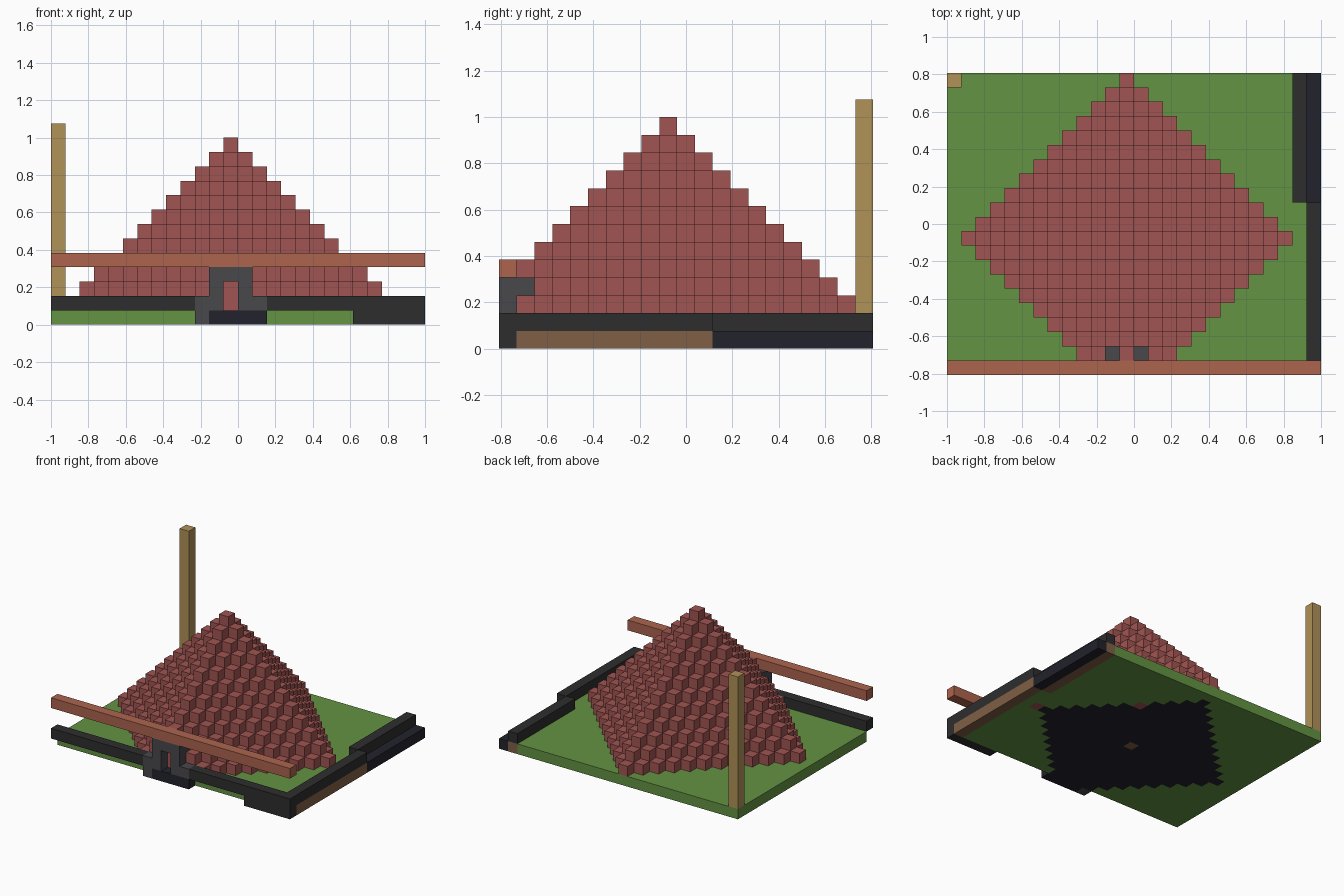
import bpy
import bmesh

U = 2 / 26           # edge length of one block
NX, NY = 26, 21      # plot size in blocks
CX, CY = 12, 9       # block column under the peak

cube = bpy.data.objects.get("Cube")
if cube:
    bpy.data.objects.remove(cube, do_unlink=True)


def material(name, r, g, b):
    m = bpy.data.materials.new(name)
    m.use_nodes = True
    m.diffuse_color = (r, g, b, 1)
    m.node_tree.nodes["Principled BSDF"].inputs["Base Color"].default_value = (r, g, b, 1)
    return m


GREEN = material("grass green", .127, .292, .056)
RED = material("brick red", .352, .091, .084)
ORANGE = material("clay orange", .413, .127, .076)
TAN = material("light wood", .434, .287, .098)
BROWN = material("earth brown", .216, .117, .061)
BLACK = material("charcoal", .027, .027, .027)
GREY = material("slate grey", .065, .065, .072)
NAVY = material("dark navy", .016, .016, .026)


def point(i, j, k):
    return ((i - NX / 2) * U, (j - NY / 2) * U, k * U)


def finish(name, bm, mat):
    bmesh.ops.recalc_face_normals(bm, faces=bm.faces)
    mesh = bpy.data.meshes.new(name)
    bm.to_mesh(mesh)
    bm.free()
    mesh.materials.append(mat)
    ob = bpy.data.objects.new(name, mesh)
    bpy.context.collection.objects.link(ob)
    return ob


def box(name, mat, i, j, k):
    """Box spanning half-open block ranges on each axis."""
    bm = bmesh.new()
    bmesh.ops.create_cube(bm, size=1)
    for v in bm.verts:
        v.co = point(*(r[0] if c < 0 else r[1] for c, r in zip(v.co, (i, j, k))))
    return finish(name, bm, mat)


def blocks(name, mat, cells):
    """Outer skin of a set of unit blocks."""
    bm = bmesh.new()
    verts = {}
    for cell in sorted(cells):
        for axis in range(3):
            for side in (0, 1):
                near = list(cell)
                near[axis] += 2 * side - 1
                if tuple(near) in cells:
                    continue
                a, b = (axis + 1) % 3, (axis + 2) % 3
                loop = ((0, 0), (1, 0), (1, 1), (0, 1))
                face = []
                for da, db in (loop if side else reversed(loop)):
                    p = list(cell)
                    p[axis] += side
                    p[a] += da
                    p[b] += db
                    # one vertex set per facing keeps the skin clean
                    key = (tuple(p), axis, side)
                    if key not in verts:
                        verts[key] = bm.verts.new(point(*p))
                    face.append(verts[key])
                bm.faces.new(face)
    bmesh.ops.remove_doubles(bm, verts=bm.verts, dist=U / 100)
    return finish(name, bm, mat)


def reach(i, j):
    return abs(i - CX) + abs(j - CY)


# Stepped pyramid, cut flat behind the gate, with two bricks set in the ground
sunk = {(23, 9, 0), (16, 15, 0)}
pyramid = {(i, j, k) for i in range(NX) for j in range(1, NY) for k in range(1, 13)
           if reach(i, j) <= 12 - k}
lintel = {(i, j, 3) for i in (11, 12, 13) for j in (0, 1)}
blocks("stepped_pyramid", RED, (pyramid | sunk) - lintel)

# Foundation under the pyramid and the lawn around it
core = {(CX, CY, 0)}
foundation = {(i, j, 0) for i in range(NX) for j in range(1, NY) if reach(i, j) <= 10}
lawn = {(i, j, 0) for i in range(25) for j in range(1, NY) if i < 24 or j < 12}
blocks("foundation", NAVY, foundation - sunk - core)
blocks("lawn", GREEN, lawn - foundation - sunk)
blocks("foundation_core", BROWN, core)

# Gate at the front
blocks("gate_lintel", GREY, lintel)
for name, i in (("gate_post_right", 11), ("gate_post_left", 13)):
    box(name, GREY, (i, i + 1), (0, 1), (1, 3))
box("gate_buttress_right", GREY, (10, 11), (0, 1), (0, 2))
box("gate_buttress_left", GREY, (14, 15), (0, 1), (1, 2))
box("gate_floor", NAVY, (11, 15), (0, 1), (0, 1))

# Low boundary wall
box("front_wall_right", BLACK, (0, 10), (0, 1), (1, 2))
box("front_wall_left", BLACK, (15, 26), (0, 1), (1, 2))
box("front_wall_corner", BLACK, (21, 26), (0, 1), (0, 1))
box("side_wall_front", BLACK, (25, 26), (1, 12), (1, 2))
box("side_wall_back", BLACK, (24, 25), (12, 21), (1, 2))

# Earth and path beside the wall
box("earth_strip_front", BROWN, (25, 26), (1, 12), (0, 1))
box("earth_strip_back", BROWN, (24, 25), (12, 21), (0, 1))
box("side_path", NAVY, (25, 26), (12, 21), (0, 1))

# Floating front beam and corner pole
box("front_beam", ORANGE, (0, 26), (0, 1), (4, 5))
box("corner_pole", TAN, (0, 1), (20, 21), (1, 14))
